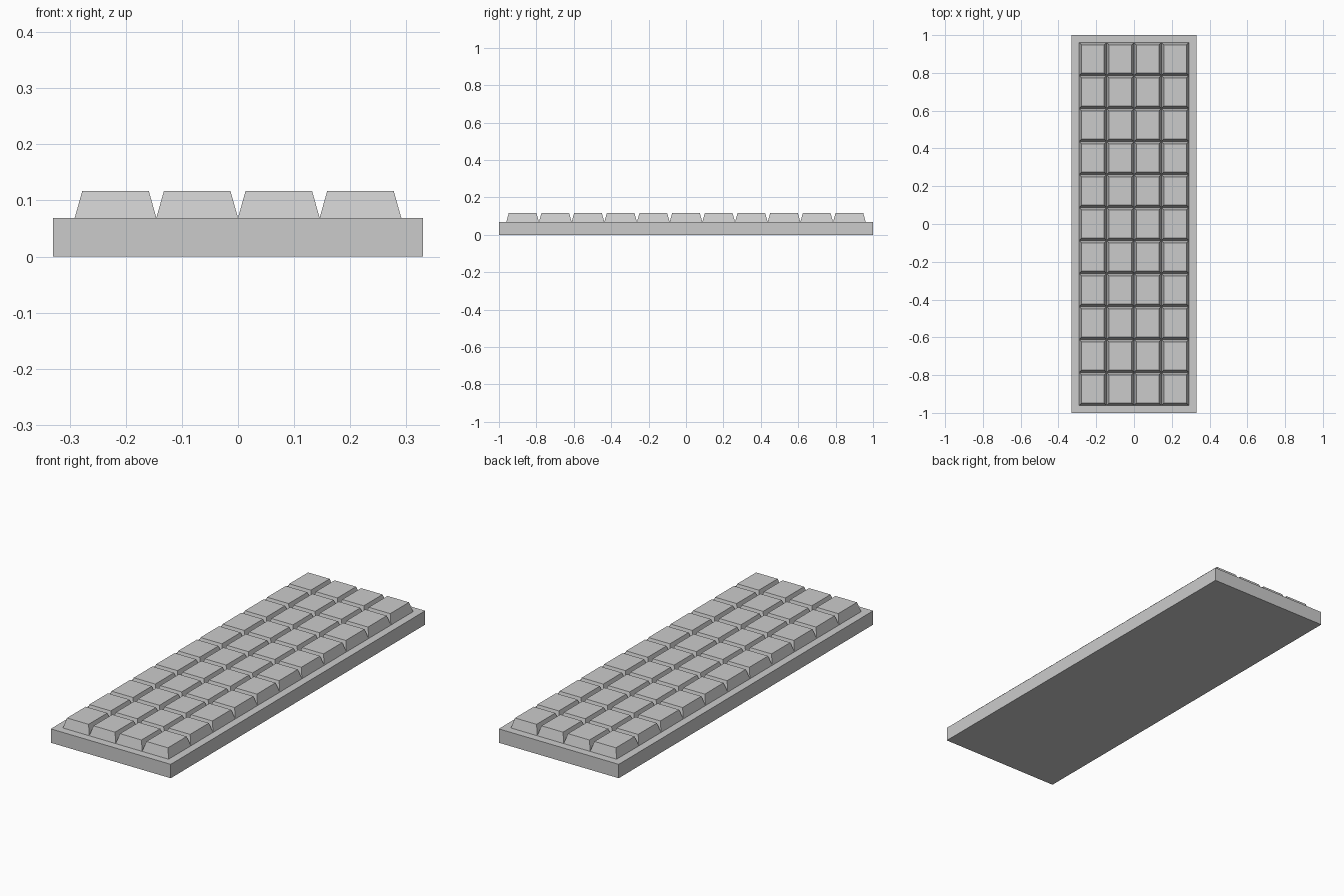
import bpy, bmesh
from mathutils import Matrix

if "Cube" in bpy.data.objects:
    bpy.data.objects.remove(bpy.data.objects["Cube"])

COLS, ROWS = 4, 11
PITCH_X, PITCH_Y = 0.1455, 0.1747
BASE_H, TOP_H = 0.069, 0.117
INSET = 0.0135


def block(name, size, z0, z1, inset=0.0, loc=(0, 0)):
    """Box from z0 to z1 whose top face is inset on every side."""
    bm = bmesh.new()
    bmesh.ops.create_cube(bm, size=1, matrix=Matrix.Diagonal((size[0], size[1], z1 - z0, 1)))
    for v in bm.verts:
        if v.co.z > 0:
            v.co.x -= inset if v.co.x > 0 else -inset
            v.co.y -= inset if v.co.y > 0 else -inset
    mesh = bpy.data.meshes.new(name)
    bm.to_mesh(mesh)
    bm.free()
    obj = bpy.data.objects.new(name, mesh)
    obj.location = (loc[0], loc[1], (z0 + z1) / 2)
    bpy.context.collection.objects.link(obj)
    return obj


def repeat(obj, label, count, offset):
    mod = obj.modifiers.new(label, 'ARRAY')
    mod.count = count
    mod.use_relative_offset = False
    mod.use_constant_offset = True
    mod.constant_offset_displace = offset


# Flat base slab
block("base_slab", (0.66, 2.0), 0, BASE_H)

# Grid of tapered blocks, starting at the front left corner
tiles = block("tapered_blocks", (PITCH_X, PITCH_Y), BASE_H, TOP_H, INSET,
              (-PITCH_X * (COLS - 1) / 2, -PITCH_Y * (ROWS - 1) / 2))
repeat(tiles, "columns", COLS, (PITCH_X, 0, 0))
repeat(tiles, "rows", ROWS, (0, PITCH_Y, 0))
